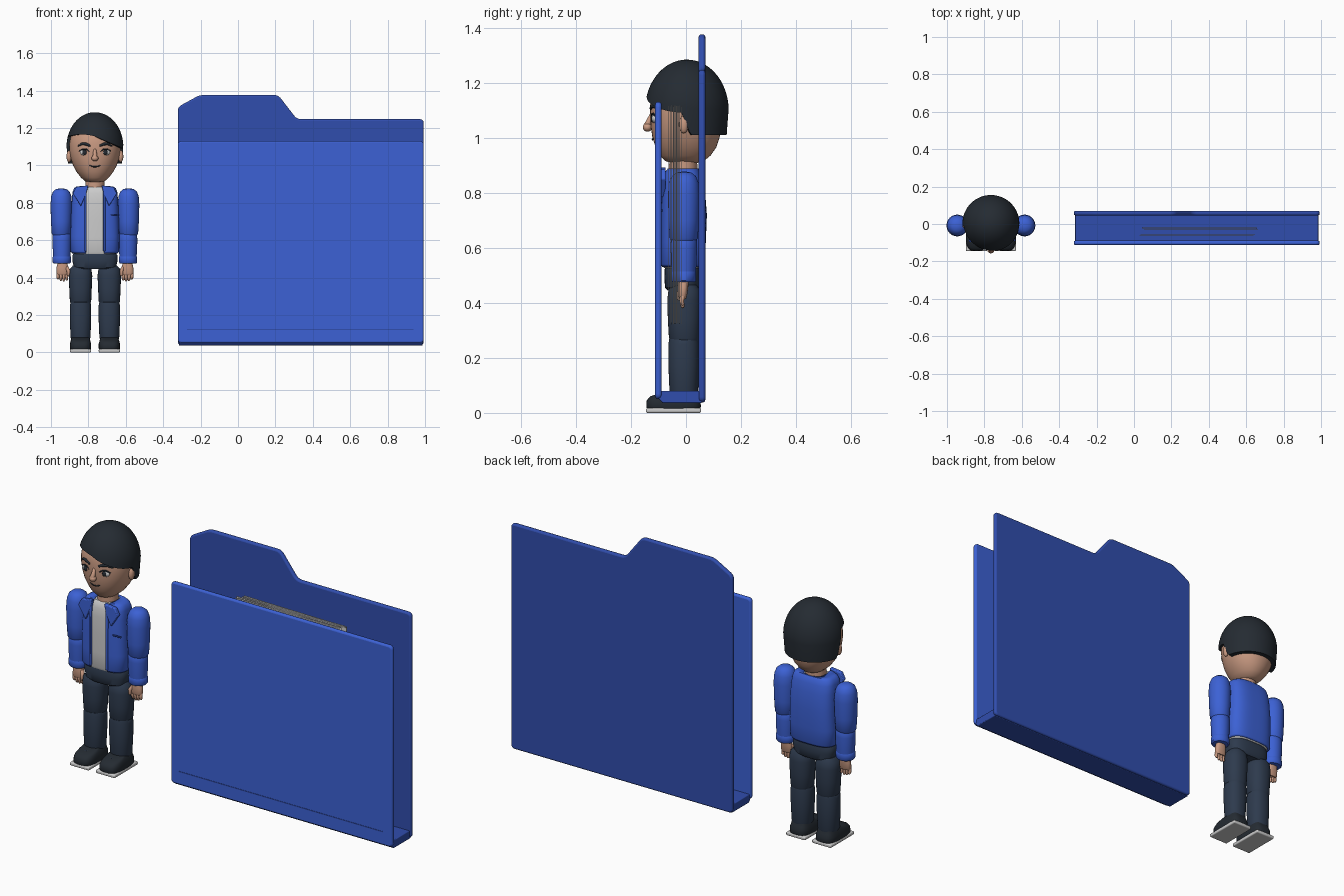
import bpy, bmesh, math, random
from mathutils import Vector, Matrix

if "Cube" in bpy.data.objects:
    bpy.data.objects.remove(bpy.data.objects["Cube"])

random.seed(3)
CX = -0.765  # centre line of the figure


def mat(name, rgb):
    m = bpy.data.materials.new(name)
    m.diffuse_color = (*rgb, 1)
    m.use_nodes = True
    m.node_tree.nodes["Principled BSDF"].inputs["Base Color"].default_value = m.diffuse_color
    return m


BLUE = mat("blue", (0.045, 0.12, 0.66))
DEEP = mat("deep_blue", (0.03, 0.075, 0.42))
NAVY = mat("navy", (0.027, 0.043, 0.075))
DARK = mat("charcoal", (0.018, 0.024, 0.032))
SKIN = mat("skin", (0.58, 0.32, 0.22))
WHITE = mat("off_white", (0.75, 0.75, 0.73))


def finish(bm, name, m, bevel=0, solid=0):
    bmesh.ops.recalc_face_normals(bm, faces=bm.faces)
    me = bpy.data.meshes.new(name)
    bm.to_mesh(me)
    bm.free()
    ob = bpy.data.objects.new(name, me)
    bpy.context.collection.objects.link(ob)
    me.materials.append(m)
    if solid:
        s = ob.modifiers.new("thickness", "SOLIDIFY")
        s.thickness, s.offset = solid, -1
    if bevel:
        b = ob.modifiers.new("bevel", "BEVEL")
        b.width, b.segments, b.limit_method = bevel, 3, "ANGLE"
    bpy.ops.object.select_all(action="DESELECT")
    ob.select_set(True)
    bpy.context.view_layer.objects.active = ob
    bpy.ops.object.shade_smooth_by_angle(angle=math.radians(40))
    return ob


def loft(name, rings, m, e=1.0, n=40, gap=0, solid=0):
    """Stack superellipse rings (z, cx, cy, rx, ry); gap leaves the front open."""
    bm = bmesh.new()
    rows = []
    for z, cx, cy, rx, ry in rings:
        a0 = math.asin(min(0.9, gap / rx) ** (1 / e)) if gap else 0
        row = []
        for i in range(n):
            a = a0 + (2 * math.pi - 2 * a0) * i / (n - 1 if gap else n)
            s, c = math.sin(a), -math.cos(a)
            row.append(bm.verts.new((cx + rx * math.copysign(abs(s) ** e, s),
                                     cy + ry * math.copysign(abs(c) ** e, c), z)))
        rows.append(row)
    for r, q in zip(rows, rows[1:]):
        for i in range(n - 1 if gap else n):
            j = (i + 1) % n
            bm.faces.new((r[i], r[j], q[j], q[i]))
    if not gap:
        bm.faces.new(rows[0])
        bm.faces.new(rows[-1])
    return finish(bm, name, m, solid=solid)


def ball(name, loc, rad, m):
    bm = bmesh.new()
    bmesh.ops.create_uvsphere(bm, u_segments=20, v_segments=12, radius=1,
                              matrix=Matrix.Translation(loc) @ Matrix.Diagonal((*rad, 1)))
    return finish(bm, name, m)


def box(name, loc, size, m, bevel=0, rot=0):
    bm = bmesh.new()
    bmesh.ops.create_cube(bm, size=1, matrix=Matrix.Translation(loc)
                          @ Matrix.Rotation(rot, 4, "Y") @ Matrix.Diagonal((*size, 1)))
    return finish(bm, name, m, bevel)


def plate(name, pts, y0, y1, m, bevel=0, corner=0):
    """Extrude an xz outline from y0 to y1, optionally rounding its corners."""
    bm = bmesh.new()
    f = bm.faces.new([bm.verts.new((x, y0, z)) for x, z in pts])
    if corner:
        bmesh.ops.bevel(bm, geom=list(bm.verts), offset=corner, segments=4,
                        profile=0.5, affect="VERTICES")
    f = list(bm.faces)
    ext = bmesh.ops.extrude_face_region(bm, geom=f)["geom"]
    bmesh.ops.translate(bm, vec=(0, y1 - y0, 0),
                        verts=[v for v in ext if isinstance(v, bmesh.types.BMVert)])
    return finish(bm, name, m, bevel)


def tube(name, pts, radii, m, n=10):
    """Round tube through points with a rounded tip at each end."""
    bm = bmesh.new()
    pts = [Vector(p) for p in pts]
    rows = []
    for i, p in enumerate(pts):
        d = (pts[min(i + 1, len(pts) - 1)] - pts[max(i - 1, 0)]).normalized()
        u = d.cross(Vector((0, 1, 0))).normalized()
        v = d.cross(u)
        r = radii[i]
        steps = [(0, 1)]
        if i == 0:
            steps = [(-0.8, 0.5), (0, 1)]
        elif i == len(pts) - 1:
            steps = [(0, 1), (0.8, 0.5)]
        for off, k in steps:
            rows.append([bm.verts.new(p + d * off * r + r * k * (
                u * math.cos(t * 2 * math.pi / n) + v * math.sin(t * 2 * math.pi / n)))
                for t in range(n)])
    for r, q in zip(rows, rows[1:]):
        for i in range(n):
            j = (i + 1) % n
            bm.faces.new((r[i], r[j], q[j], q[i]))
    bm.faces.new(rows[0])
    bm.faces.new(rows[-1])
    return finish(bm, name, m)


# Folder: tabbed back, lower front, spine and front crease
plate("folder_back", [(-.322, .038), (.993, .038), (.993, 1.247), (.315, 1.247),
                      (.215, 1.376), (-.205, 1.376), (-.322, 1.312)], .046, .07, DEEP, .009, .02)
plate("folder_front", [(-.322, .05), (.993, .05), (.993, 1.13), (-.322, 1.13)],
      -.112, -.089, BLUE, .009, .02)
bm = bmesh.new()
ends = [[bm.verts.new((x, y, z)) for y, z in
         [(-.102, .055), (-.085, .036), (.058, .036), (.058, .08), (-.1, .08)]] for x in (-.315, .986)]
for i in range(5):
    bm.faces.new((ends[0][i], ends[0][i - 1], ends[1][i - 1], ends[1][i]))
for r in ends:
    bm.faces.new(r)
finish(bm, "folder_spine", DEEP, .004)
box("folder_crease", (.333, -.112, .122), (1.21, .003, .005), DEEP)

# Loose stack of paper sheets
for i in range(9):
    box("paper_sheet", (.345 + random.uniform(-.02, .02), -.062 + i * .0055, .72),
        (.61, .002, .79), WHITE, rot=random.uniform(-.012, .012))

# Head and neck
loft("head", [(.908, CX, -.005, .03, .045), (.915, CX, -.005, .052, .07), (.935, CX, -.003, .075, .092),
              (.965, CX, 0, .098, .11), (1, CX, 0, .117, .122), (1.04, CX, 0, .13, .128),
              (1.08, CX, 0, .137, .13), (1.12, CX, 0, .136, .13), (1.16, CX, 0, .128, .122),
              (1.2, CX, 0, .1, .1)], SKIN, .95)
loft("neck", [(.86, CX, -.01, .052, .052), (.94, CX, -.01, .05, .05)], SKIN)

# Hair cap with a swept fringe and a longer back
bm = bmesh.new()
N, L, rows = 96, 14, []
for i in range(N):
    a = 2 * math.pi * i / N
    dx, dy = math.sin(a), -math.cos(a)
    fringe = 1.155 - (.43 * .15 * dx if dx > 0 else .0 + .04 * dx * (1 + dx))
    t = min(1, max(0, (dy * .152 + .02) / .035))
    zb = fringe + (1.01 - fringe) * t
    col = []
    for k in range(1, L + 1):
        if zb >= 1.10:
            ph = (k / L) * math.acos((zb - 1.10) / .184)
            z, r = 1.10 + .184 * math.cos(ph), .152 * math.sin(ph)
        else:
            ph = (k / L) * (math.pi / 2 + (1.10 - zb))
            z = 1.10 + .184 * math.cos(ph) if ph < math.pi / 2 else 1.10 - (ph - math.pi / 2)
            r = .152 * math.sin(ph) if ph < math.pi / 2 else .152 - .08 * (1.10 - z)
        col.append(bm.verts.new((CX + r * dx, .003 + r * dy, z)))
    col.append(bm.verts.new((CX + .095 * dx, .095 * dy, zb)))
    rows.append(col)
top = bm.verts.new((CX, .003, 1.284))
for i in range(N):
    c, d = rows[i - 1], rows[i]
    bm.faces.new((top, c[0], d[0]))
    for k in range(L):
        bm.faces.new((c[k], c[k + 1], d[k + 1], d[k]))
finish(bm, "hair", DARK)

# Face
tube("nose_bridge", [(CX, -.124, 1.085), (CX, -.134, 1.06), (CX, -.142, 1.042)], [.008, .011, .014], SKIN)
ball("nose_tip", (CX, -.14, 1.038), (.019, .017, .016), SKIN)
tube("mouth", [(CX + x, -.1225 + 18 * x * x * .35, .992 + 10 * x * x) for x in
               (-.033, -.02, -.008, .008, .02, .033)], [.002, .003, .003, .003, .003, .002], DARK, 8)

# Jacket over shirt, collar flaps, pocket, hips
body = [(.53, CX, -.012, .122, .076), (.54, CX, -.012, .13, .08), (.62, CX, -.01, .131, .082),
        (.72, CX, -.008, .128, .084), (.81, CX, -.01, .124, .079), (.855, CX, -.012, .12, .072),
        (.878, CX, -.012, .112, .064), (.888, CX, -.012, .097, .056)]
loft("jacket", body + [(.889, CX, -.012, .055, .05)], BLUE, .65, 64, .048, .012)
loft("shirt", [(z - .004, x, y, rx - .012, ry - .008) for z, x, y, rx, ry in body], WHITE, .65)
box("pocket", (CX + .107, -.087, .735), (.05, .008, .007), DEEP, .002)
loft("hips", [(.445, CX, -.012, .09, .055), (.455, CX, -.012, .112, .064), (.49, CX, -.012, .121, .067),
              (.52, CX, -.012, .12, .066), (.54, CX, -.012, .105, .06)], NAVY, .7)

# Paired parts
for s, side in ((-1, "left"), (1, "right")):
    def X(d):
        return CX + s * d
    plate(side + "_collar", [(X(.035), .893), (X(.1), .885), (X(.118), .85), (X(.075), .782), (X(.046), .85)],
          -.097, -.074, BLUE, .004)
    plate(side + "_jacket_edge", [(X(.044), .54), (X(.056), .54), (X(.056), .86), (X(.044), .86)],
          -.096, -.08, BLUE, .004)
    ball(side + "_ear", (X(.138), -.008, 1.048), (.014, .017, .032), SKIN)
    ball(side + "_eye_white", (X(.056), -.113, 1.07), (.025, .012, .017), WHITE)
    ball(side + "_iris", (X(.056), -.121, 1.07), (.012, .007, .014), DARK)
    tube(side + "_eyelid", [(X(.03), -.125, 1.074), (X(.045), -.124, 1.086), (X(.065), -.119, 1.087),
                            (X(.084), -.108, 1.076)], [.003, .004, .004, .003], DARK, 8)
    tube(side + "_eyebrow", [(X(.028), -.127, 1.106), (X(.05), -.122, 1.115), (X(.07), -.113, 1.115),
                             (X(.09), -.099, 1.103)], [.006, .008, .007, .004], DARK)
    # Arm
    a, y = X(.18), -.008
    loft(side + "_upper_arm", [(.622, a, y, .042, .042), (.635, a, y, .051, .051), (.7, a, y, .055, .055),
                               (.79, a, y, .0575, .058), (.835, a, y, .054, .054), (.86, a, y, .044, .044),
                               (.873, a, y, .028, .028), (.877, a, y, .008, .008)], BLUE)
    a = X(.177)
    loft(side + "_forearm", [(.49, a, y, .044, .042), (.54, a, y, .048, .046), (.6, a, y, .05, .048),
                             (.635, a, y, .048, .047), (.65, a, y, .036, .036)], BLUE)
    loft(side + "_cuff", [(.475, a, y, .043, .04), (.482, a, y, .049, .045), (.51, a, y, .049, .045),
                          (.517, a, y, .044, .042)], BLUE)
    # Hand
    loft(side + "_palm", [(.414, X(.174), -.012, .026, .012), (.425, X(.174), -.012, .032, .016),
                          (.455, X(.174), -.01, .031, .018), (.485, X(.174), -.008, .024, .018)], SKIN, .8, 24)
    for k in range(4):
        fx, drop = X(.151 + .0155 * k), (.004, 0, .002, .01)[k]
        tube(side + "_finger", [(fx, -.012, .425), (fx, -.016, .405), (fx, -.012, .386 + drop)],
             [.0085, .0085, .007], SKIN)
    tube(side + "_thumb", [(X(.152), -.014, .455), (X(.141), -.024, .435), (X(.142), -.026, .415)],
         [.01, .01, .008], SKIN)
    # Leg
    a = X(.077)
    loft(side + "_thigh", [(.258, a, -.005, .05, .05), (.272, a, -.006, .057, .056), (.34, a, -.006, .06, .06),
                           (.41, a, -.006, .063, .062), (.445, a, -.006, .058, .058), (.465, a, -.006, .04, .045)],
         NAVY, .9)
    loft(side + "_shin", [(.065, a, -.008, .048, .048), (.08, a, -.008, .053, .052), (.17, a, -.008, .057, .056),
                          (.25, a, -.008, .057, .056), (.268, a, -.008, .053, .053), (.278, a, -.008, .04, .04)],
         NAVY, .9)
    # Shoe
    loft(side + "_shoe", [(.014, a, -.045, .054, .096), (.022, a, -.045, .057, .099), (.045, a, -.045, .057, .098),
                          (.06, a, -.042, .053, .088), (.07, a, -.03, .05, .072), (.08, a, -.012, .045, .05)],
         DARK, .6)
    box(side + "_sole", (a, -.045, .009), (.114, .2, .018), WHITE, .006)
    tube(side + "_lace", [(a - .025, -.088, .068), (a, -.086, .071), (a + .025, -.088, .068)], [.004] * 3, NAVY, 8)
